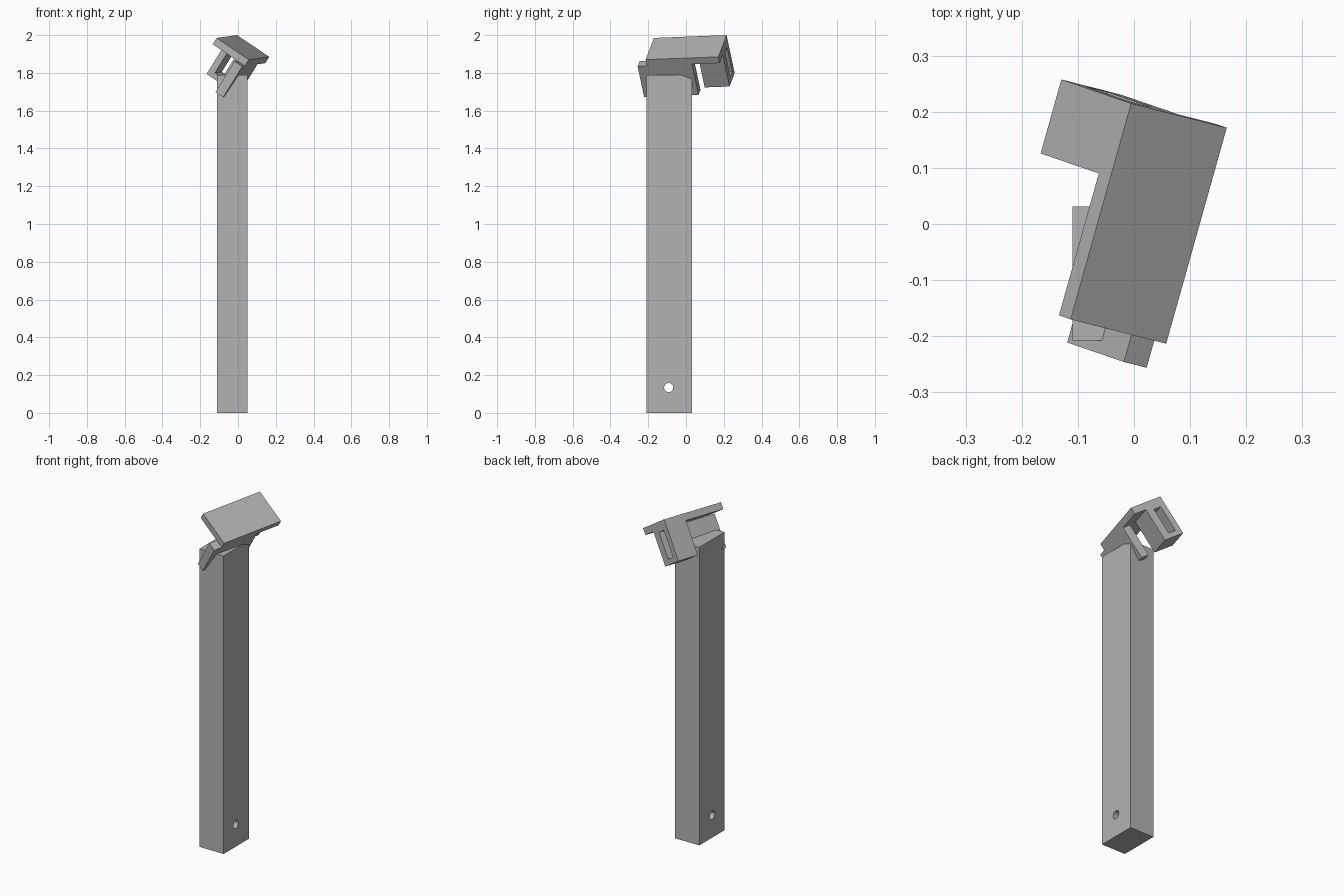
import bpy
from mathutils import Matrix, Vector

cube = bpy.data.objects.get("Cube")
if cube:
    bpy.data.objects.remove(cube, do_unlink=True)

# Single grey material
grey = bpy.data.materials.new("plain_grey")
grey.use_nodes = True
colour = (0.45, 0.45, 0.45, 1)
grey.diffuse_color = colour
for node in grey.node_tree.nodes:
    if node.type == 'BSDF_PRINCIPLED':
        node.inputs["Base Color"].default_value = colour

# Tilted frame of the head: across (downhill), along (front to back), normal
along = Vector((0.108, 0.385, 0.015)).normalized()
across = Vector((0.17, -0.045, -0.115))
across = (across - along * across.dot(along)).normalized()
normal = across.cross(along)
head = Matrix((across, along, normal)).transposed().to_4x4()
head.translation = (-0.113, -0.17, 1.985)


def box(name, low, high, frame=Matrix()):
    """Box between two corners, given in the chosen frame."""
    low, high = Vector(low), Vector(high)
    bpy.ops.mesh.primitive_cube_add(size=1)
    obj = bpy.context.object
    obj.name = name
    obj.data.transform(Matrix.Translation((low + high) / 2) @ Matrix.Diagonal((*(high - low), 1)))
    obj.data.transform(frame)
    obj.data.materials.append(grey)
    return obj


def cut(target, cutter):
    """Subtract the cutter and discard it."""
    mod = target.modifiers.new("cut", 'BOOLEAN')
    mod.operation = 'DIFFERENCE'
    mod.solver = 'EXACT'
    mod.object = cutter
    cutter.hide_render = True
    bpy.context.view_layer.objects.active = target
    bpy.ops.object.modifier_apply(modifier=mod.name)
    bpy.data.objects.remove(cutter, do_unlink=True)


# Upright post with a cross hole near the foot
post = box("post", (-0.11, -0.208, 0), (0.05, 0.031, 1.79))
bpy.ops.mesh.primitive_cylinder_add(vertices=32, radius=0.024, depth=1,
                                    location=(0, -0.092, 0.134), rotation=(0, 1.5708, 0))
drill = bpy.context.object
drill.data.materials.append(grey)
cut(post, drill)

# Tilted top plate
box("top_plate", (0, 0, -0.04), (0.21, 0.40, 0), head)

# Rib under the plate that passes through the post
box("cross_rib", (0.16, -0.052, -0.235), (0.21, 0.247, -0.04), head)

# Rear block with a slot running through it
block = box("slotted_block", (0, 0.263, -0.24), (0.13, 0.40, -0.04), head)
cut(block, box("slot_cutter", (0.035, 0.2, -0.21), (0.083, 0.5, -0.055), head))
